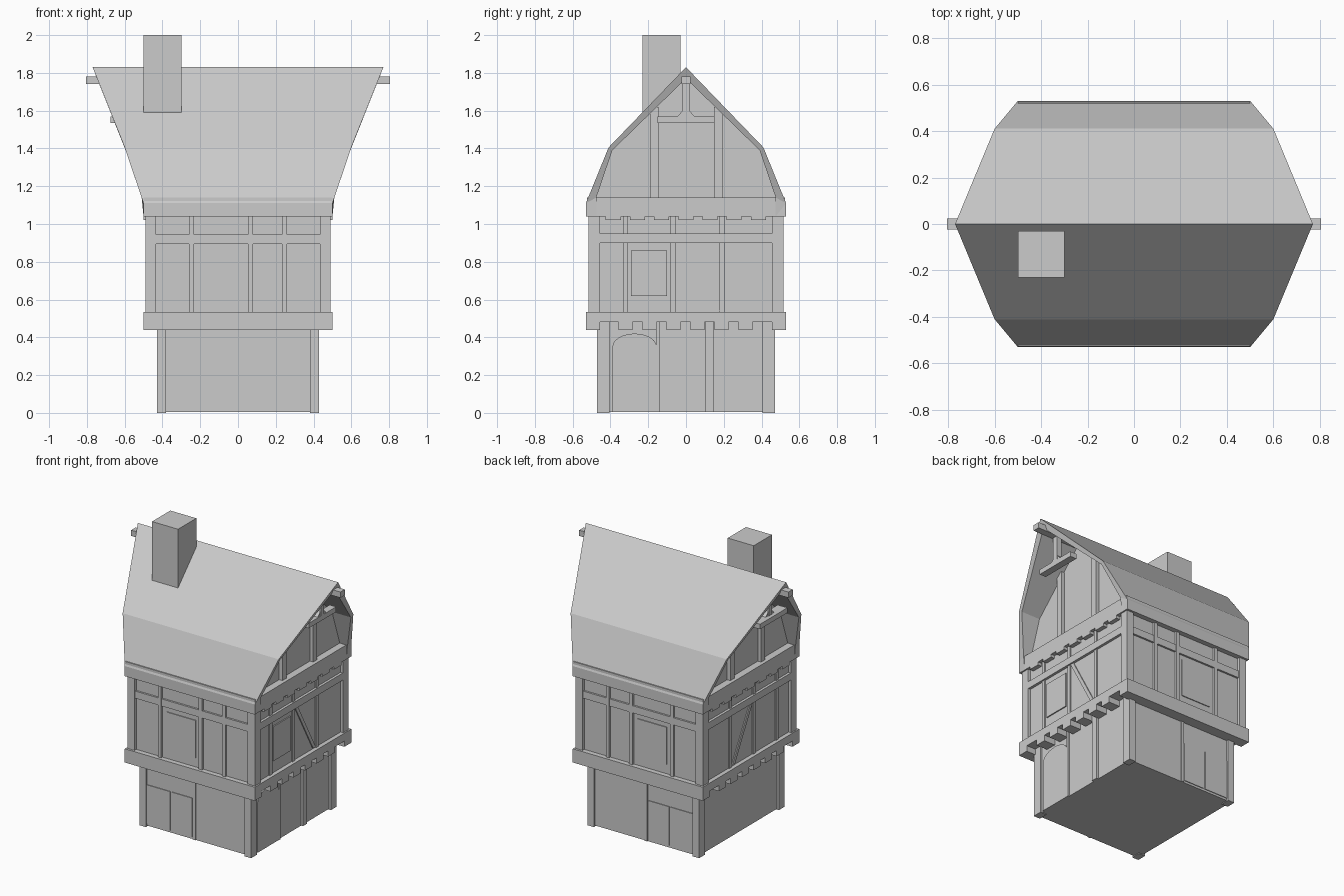
import bpy, bmesh, math

if "Cube" in bpy.data.objects:
    bpy.data.objects.remove(bpy.data.objects["Cube"], do_unlink=True)

GREY = (0.6, 0.6, 0.6, 1)
grey = bpy.data.materials.new("plain_grey")
grey.use_nodes = True
grey.diffuse_color = GREY
grey.node_tree.nodes["Principled BSDF"].inputs["Base Color"].default_value = GREY


def finish(name, bm):
    bmesh.ops.recalc_face_normals(bm, faces=bm.faces)
    mesh = bpy.data.meshes.new(name)
    bm.to_mesh(mesh)
    bm.free()
    mesh.materials.append(grey)
    ob = bpy.data.objects.new(name, mesh)
    bpy.context.collection.objects.link(ob)
    return ob


def box(name, x, y, z):
    """Box from (low, high) pairs."""
    bm = bmesh.new()
    bmesh.ops.create_cube(bm, size=1)
    for v in bm.verts:
        for i, (a, b) in enumerate((x, y, z)):
            v.co[i] = (a + b) / 2 + v.co[i] * (b - a)
    return finish(name, bm)


def prism(name, profile, x0, x1):
    """Extrude a (y, z) profile along x."""
    bm = bmesh.new()
    face = bm.faces.new([bm.verts.new((x0, y, z)) for y, z in profile])
    ext = bmesh.ops.extrude_face_region(bm, geom=[face])["geom"]
    moved = [g for g in ext if isinstance(g, bmesh.types.BMVert)]
    bmesh.ops.translate(bm, verts=moved, vec=(x1 - x0, 0, 0))
    return finish(name, bm)


def span(s, a, b):
    return (a, b) if s > 0 else (-b, -a)


def brace(name, s, start, end, half, x0, x1):
    """Slanted timber on an end wall."""
    (ya, za), (yb, zb) = start, end
    prism(name, [(ya - half, za), (ya + half, za), (yb + half, zb), (yb - half, zb)], s * x0, s * x1)


# Storey walls, floor bands and corner posts
box("lower_wall", (-.415, .415), (-.455, .455), (.005, .49))
box("upper_wall", (-.47, .47), (-.495, .495), (.5, 1.06))
box("floor_band", (-.5, .5), (-.53, .53), (.48, .535))
box("eaves_band", (-.5, .5), (-.525, .525), (1.04, 1.14))
for sx in (-1, 1):
    for sy in (-1, 1):
        box("lower_corner_post", span(sx, .38, .43), span(sy, .405, .47), (0, .48))
        box("upper_corner_post", span(sx, .435, .49), span(sy, .455, .515), (.535, 1.04))

# Long walls, front and back
for s in (-1, 1):
    for x in (-.247, .067, .247):
        box("upper_stud", (x - .013, x + .013), span(s, .49, .51), (.535, 1.04))
    box("upper_rail", (-.435, .435), span(s, .49, .508), (.895, .945))
    box("window_pane", (-.2, .025), span(s, .49, .501), (.6, .86))
    box("lower_sill_band", (-.5, .5), span(s, .455, .53), (.44, .48))
    box("lower_panel", (-.38, -.2), span(s, .45, .46), (.02, .29))
    box("lower_panel", (-.19, -.03), span(s, .45, .46), (.02, .29))
    box("lower_stud", (-.025, -.005), span(s, .45, .462), (.005, .48))

# End walls
for s in (-1, 1):
    for i in range(6):
        y = -.32 + i * .127
        box("lower_joist", span(s, .41, .5), (y - .038, y + .038), (.44, .48))
    for i in range(7):
        y = -.385 + i * .128
        box("upper_joist", span(s, .46, .5), (y - .04, y + .04), (1.02, 1.04))
    box("end_rail", span(s, .46, .488), (-.455, .455), (.9, .95))
    for y in (-.32, -.07, .19):
        box("end_stud", span(s, .46, .478), (y - .014, y + .014), (.535, 1.04))
    brace("end_brace", s, (.16, .54), (-.04, .9), .014, .46, .477)
box("end_window", (.46, .478), (-.29, -.1), (.62, .86))

# Doorway end
box("door_post", (.41, .425), (-.155, -.14), (.005, .48))
box("end_post", (.41, .43), (.1, .145), (.005, .48))
arch = [(-.272 + .117 * math.cos(math.pi * i / 12), .35 + .07 * math.sin(math.pi * i / 12)) for i in range(13)]
prism("door", [(-.155, .005)] + arch + [(-.389, .005)], .41, .423)

# Flared roof shell: (y, z, half length)
outer = [(.53, 1.04, .5), (.53, 1.11, .5), (.41, 1.405, .6), (0, 1.83, .77)]
inner = [(.475, 1.04, .5), (.475, 1.14, .51), (.39, 1.39, .595), (0, 1.77, .745)]


def both(pts):
    return [(-y, z, h) for y, z, h in pts] + [p for p in reversed(pts[:-1])]


bm = bmesh.new()
rows = [[[bm.verts.new((s * h, y, z)) for y, z, h in both(pts)] for s in (-1, 1)] for pts in (outer, inner)]
(oa, ob_), (ia, ib) = rows
for p, q in ((oa, ob_), (ia, ib), (oa, ia), (ob_, ib)):
    for i in range(len(p) - 1):
        bm.faces.new((p[i], p[i + 1], q[i + 1], q[i]))
for i in (0, -1):
    bm.faces.new((oa[i], ob_[i], ib[i], ia[i]))
roof = finish("roof", bm)
bpy.context.view_layer.objects.active = roof
roof.select_set(True)
bpy.ops.object.shade_smooth_by_angle(angle=math.radians(15))
roof.select_set(False)

# Gable walls and their timbers
gable = [(y, z) for y, z, h in both(inner)[1:-1]]
for s in (-1, 1):
    prism("gable_wall", gable, s * .43, s * .45)
    for y in (-.168, .17):
        box("gable_post", span(s, .44, .475), (y - .022, y + .022), (1.14, 1.62))
    reach = .65 if s > 0 else .675
    box("collar_beam", span(s, .6, reach), (-.15, .15), (1.535, 1.57))
    box("king_post", span(s, .61, .65), (-.018, .018), (1.57, 1.75))
    for side in (-1, 1):
        prism("king_brace", [(side * .018, 1.57), (side * .045, 1.57), (side * .018, 1.6)], s * .615, s * .645)
box("ridge_beam", (-.805, .805), (-.024, .024), (1.74, 1.78))

# Chimney
box("chimney", (-.5, -.3), (-.23, -.03), (1.55, 2))
